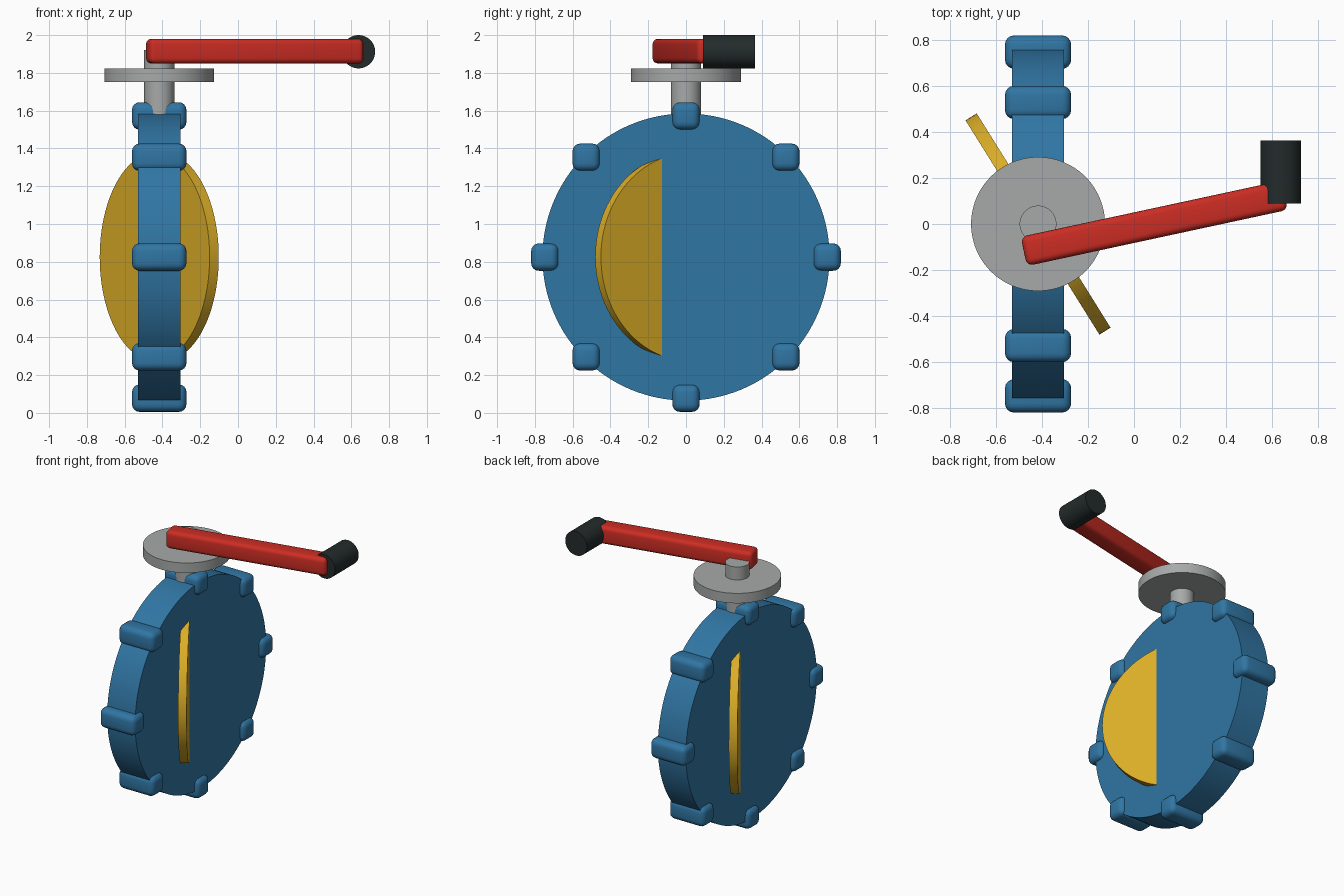
import bpy, math

if "Cube" in bpy.data.objects:
    bpy.data.objects.remove(bpy.data.objects["Cube"])

CX, CZ = -0.417, 0.825   # centre of the valve body


def material(name, rgb):
    m = bpy.data.materials.new(name)
    m.diffuse_color = (*rgb, 1.0)
    m.use_nodes = True
    m.node_tree.nodes["Principled BSDF"].inputs["Base Color"].default_value = m.diffuse_color
    return m


BLUE = material("blue_paint", (0.030, 0.180, 0.370))
YELLOW = material("yellow_plate", (0.71, 0.42, 0.020))
RED = material("red_paint", (0.60, 0.026, 0.017))
GREY = material("grey_steel", (0.38, 0.40, 0.39))
BLACK = material("black_rubber", (0.017, 0.024, 0.024))


def finish(ob, name, mat):
    ob.name = name
    ob.data.materials.append(mat)
    bpy.ops.object.shade_smooth_by_angle(angle=math.radians(35))
    return ob


def cylinder(name, mat, radius, depth, loc, rot=(0, 0, 0), sides=96):
    bpy.ops.mesh.primitive_cylinder_add(vertices=sides, radius=radius, depth=depth,
                                        location=loc, rotation=rot)
    return finish(bpy.context.object, name, mat)


def rounded_box(name, mat, size, loc, bevel, rot_z=0.0):
    bpy.ops.mesh.primitive_cube_add(size=1, location=loc, rotation=(0, 0, rot_z))
    ob = bpy.context.object
    ob.scale = size
    bpy.ops.object.transform_apply(location=False, rotation=False, scale=True)
    mod = ob.modifiers.new("round_edges", 'BEVEL')
    mod.width, mod.segments = bevel, 4
    bpy.ops.object.modifier_apply(modifier=mod.name)
    return finish(ob, name, mat)


# Round valve body lying across the x axis
cylinder("valve_body", BLUE, 0.76, 0.227, (CX, 0, CZ), (0, math.pi / 2, 0), 128)

# Eight rounded lugs around the rim
for i in range(8):
    a = i * math.pi / 4
    rounded_box(f"rim_lug_{i + 1}", BLUE, (0.288, 0.145, 0.145),
                (CX, 0.747 * math.cos(a), CZ + 0.747 * math.sin(a)), 0.04)

# Half-open closing disc, turned about the stem
cylinder("closing_disc", YELLOW, 0.549, 0.057, (CX, 0, CZ),
         (0, math.pi / 2, math.radians(32)))

# Stem and top flange
cylinder("stem", GREY, 0.08, 0.41, (CX, 0, 1.715), sides=64)
cylinder("top_flange", GREY, 0.291, 0.073, (CX, 0, 1.788))

# Lever and its grip
rounded_box("lever", RED, (1.16, 0.13, 0.13), (0.088, 0.003, 1.915), 0.028,
            math.radians(12.15))
cylinder("lever_grip", BLACK, 0.088, 0.275, (0.638, 0.2265, 1.912),
         (math.pi / 2, 0, 0), 64)
